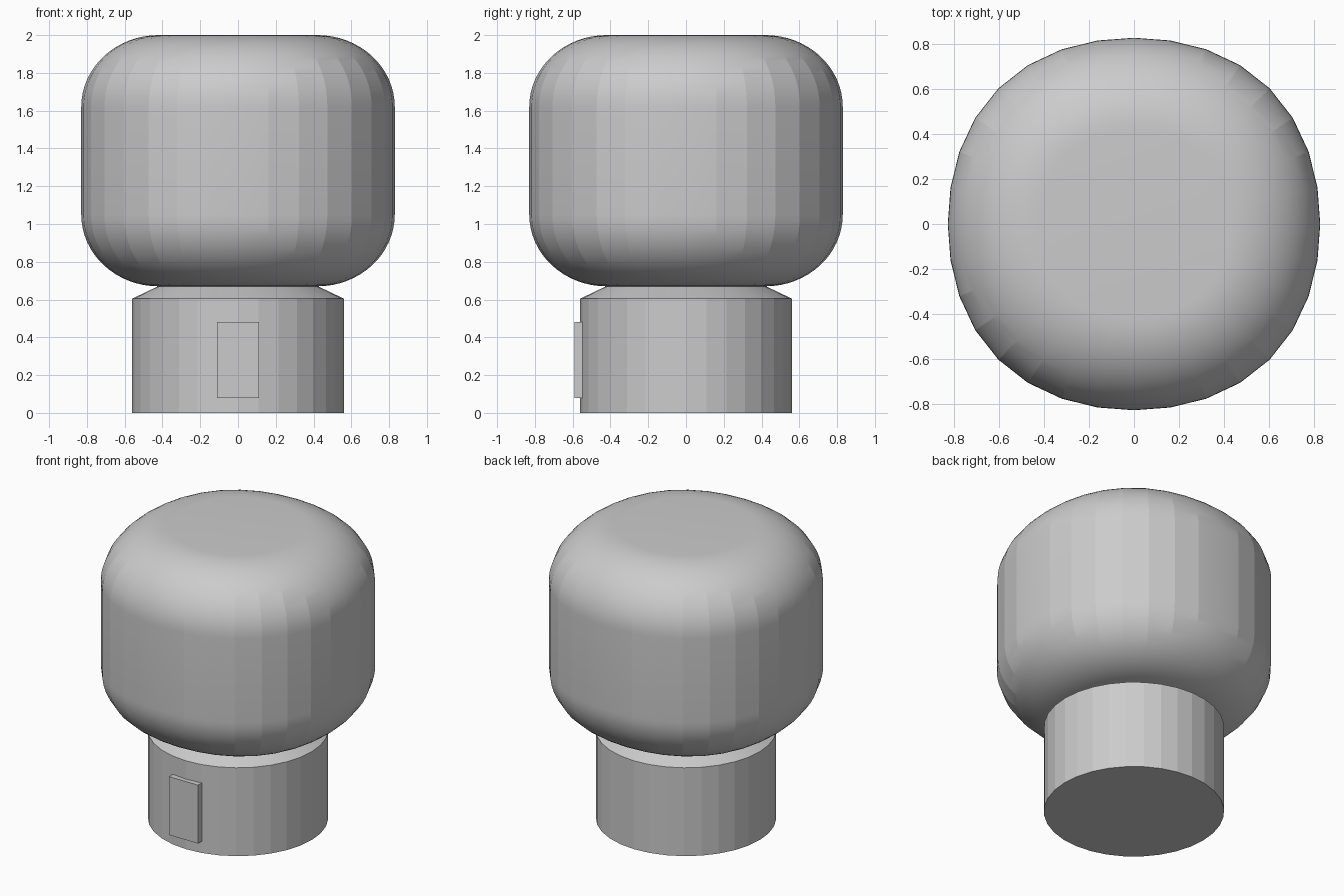
import bpy, bmesh, math

if "Cube" in bpy.data.objects:
    bpy.data.objects.remove(bpy.data.objects["Cube"])

SIDES = 32


def lathe(name, profile, bulge=0.0, smooth=None):
    """Spin an (r, z) profile; bulge swells the diagonals slightly."""
    bm = bmesh.new()
    rings = []
    for r, z in profile:
        ring = []
        for i in range(SIDES):
            a = 2 * math.pi * i / SIDES
            rr = r * (1 + bulge * (1 - math.cos(4 * a)))
            ring.append(bm.verts.new((rr * math.cos(a), rr * math.sin(a), z)))
        rings.append(ring)
    for lo, hi in zip(rings, rings[1:]):
        for i in range(SIDES):
            j = (i + 1) % SIDES
            bm.faces.new((lo[i], lo[j], hi[j], hi[i]))
    bm.faces.new(rings[0][::-1])
    bm.faces.new(rings[-1])
    me = bpy.data.meshes.new(name)
    bm.to_mesh(me)
    bm.free()
    ob = bpy.data.objects.new(name, me)
    bpy.context.collection.objects.link(ob)
    if smooth:
        bpy.ops.object.select_all(action='DESELECT')
        ob.select_set(True)
        bpy.context.view_layer.objects.active = ob
        bpy.ops.object.shade_smooth_by_angle(angle=math.radians(smooth))
    return ob


# Rounded head: elliptical fillets at the bottom and top
FLAT, A, B, N = 0.42, 0.41, 0.38, 16
curve = [(FLAT + A * math.sin(t), B * math.cos(t))
         for t in (math.pi / 2 * k / N for k in range(N + 1))]
profile = [(r, 0.67 + B - h) for r, h in curve]
profile += [(r, 2.0 - B + h) for r, h in reversed(curve)]
lathe("rounded_head", profile, bulge=0.015, smooth=9)

# Cylindrical base with chamfered shoulder
lathe("base", [(0.56, 0), (0.56, 0.605), (0.42, 0.672)], smooth=9)

# Small raised panel on the front of the base
bpy.ops.mesh.primitive_cube_add(size=1, location=(0, -0.565, 0.28))
panel = bpy.context.object
panel.name = "front_panel"
panel.scale = (0.22, 0.05, 0.4)
